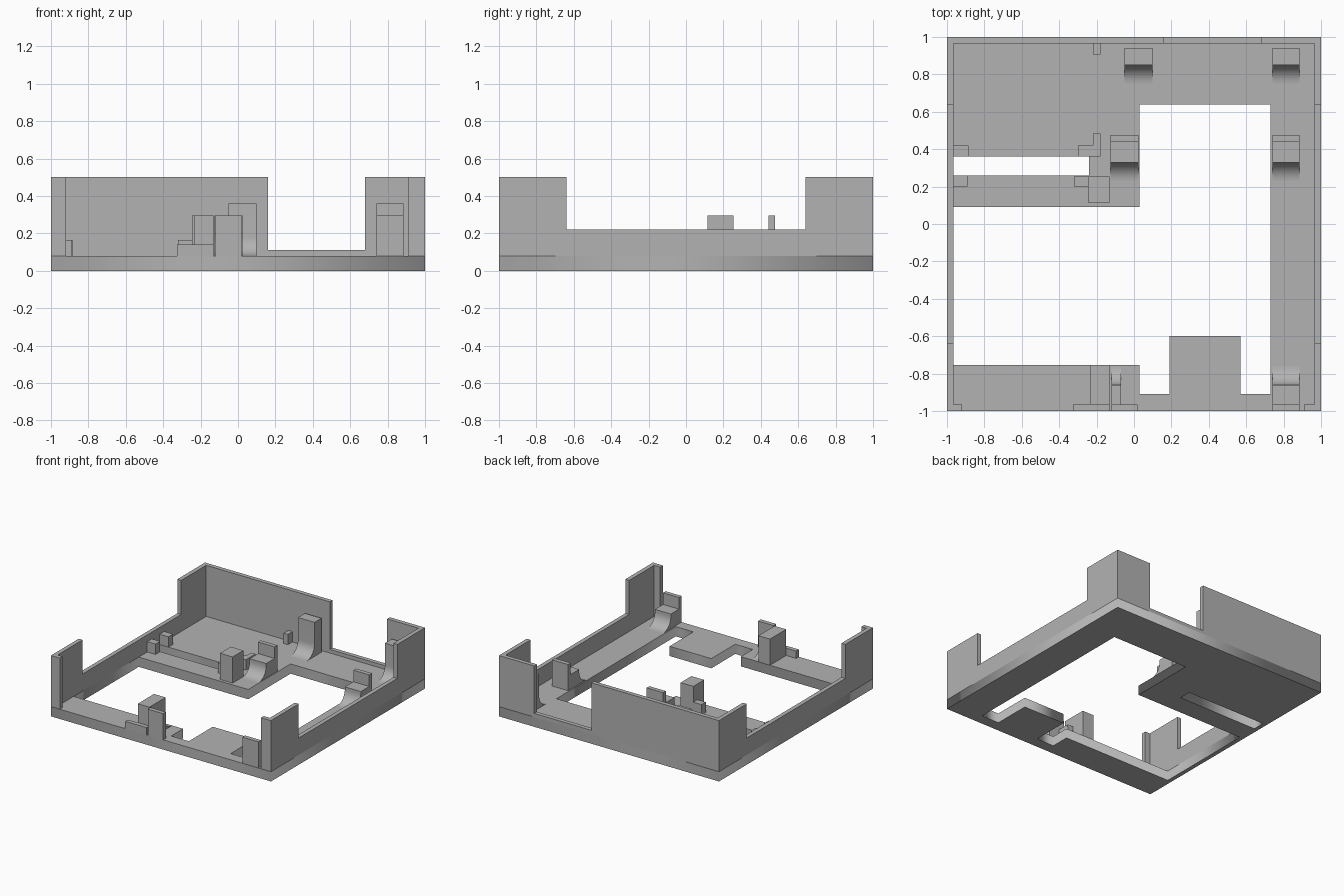
import bpy, bmesh
from math import sin, cos, pi

if "Cube" in bpy.data.objects:
    bpy.data.objects.remove(bpy.data.objects["Cube"])

grey = bpy.data.materials.new("plain grey")
grey.use_nodes = True
COLOUR = (0.45, 0.45, 0.45, 1)
grey.diffuse_color = COLOUR
grey.node_tree.nodes["Principled BSDF"].inputs["Base Color"].default_value = COLOUR

FLOOR = 0.08   # top of the base plate
T = 0.035      # wall thickness


def prism(name, pts, lo, hi, axis="x", smooth=False):
    """Extrude a 2D profile along one axis, from lo to hi."""
    place = {"x": lambda a, b: (lo, a, b),
             "y": lambda a, b: (a, lo, b),
             "z": lambda a, b: (a, b, lo)}[axis]
    bm = bmesh.new()
    face = bm.faces.new([bm.verts.new(place(*p)) for p in pts])
    new = bmesh.ops.extrude_face_region(bm, geom=[face])["geom"]
    shift = [hi - lo if axis == c else 0 for c in "xyz"]
    bmesh.ops.translate(bm, vec=shift, verts=[v for v in new if isinstance(v, bmesh.types.BMVert)])
    bmesh.ops.recalc_face_normals(bm, faces=bm.faces)
    mesh = bpy.data.meshes.new(name)
    bm.to_mesh(mesh)
    bm.free()
    ob = bpy.data.objects.new(name, mesh)
    bpy.context.collection.objects.link(ob)
    mesh.materials.append(grey)
    if smooth:
        bpy.ops.object.select_all(action="DESELECT")
        ob.select_set(True)
        bpy.context.view_layer.objects.active = ob
        bpy.ops.object.shade_smooth_by_angle(angle=0.6)
    return ob


def box(name, x0, x1, y0, y1, top):
    return prism(name, [(x0, y0), (x1, y0), (x1, y1), (x0, y1)], FLOOR, top, "z")


def cradle(name, x0, x1, back, face, side, top, step=None, lip=0.035):
    """Support with a concave foot; side is the y direction it faces."""
    r = 0.1
    pts = [(back, FLOOR), (back, top)]
    if step:
        pts += [(back + side * lip, top), (back + side * lip, step), (face, step)]
    else:
        pts += [(face, top)]
    for i in range(13):
        a = i / 12 * pi / 2
        pts.append((face + side * r * (1 - cos(a)), FLOOR + r * (1 - sin(a))))
    return prism(name, pts, x0, x1, "x", smooth=True)


# Base plate: square outline with a stepped opening and a slot
outlines = [
    [(-1, -1), (1, -1), (1, 1), (-1, 1)],
    [(-.965, -.755), (.03, -.755), (.03, -.91), (.19, -.91), (.19, -.6), (.57, -.6),
     (.57, -.91), (.73, -.91), (.73, .64), (.03, .64), (.03, .09), (-.965, .09)],
    [(-.965, .26), (-.24, .26), (-.24, .36), (-.965, .36)],
]
curve = bpy.data.curves.new("base_plate", "CURVE")
curve.dimensions = "2D"
curve.fill_mode = "BOTH"
curve.extrude = FLOOR / 2
for pts in outlines:
    spline = curve.splines.new("POLY")
    spline.points.add(len(pts) - 1)
    for p, (x, y) in zip(spline.points, pts):
        p.co = (x, y, 0, 1)
    spline.use_cyclic_u = True
curve.materials.append(grey)
plate = bpy.data.objects.new("base_plate", curve)
plate.location.z = FLOOR / 2
bpy.context.collection.objects.link(plate)
bpy.ops.object.select_all(action="DESELECT")
plate.select_set(True)
bpy.context.view_layer.objects.active = plate
bpy.ops.object.convert(target="MESH")

# Side walls, low in the middle and tall at the corners
side_profile = [(-1, FLOOR), (1, FLOOR), (1, .5), (.64, .5), (.64, .22),
                (-.64, .22), (-.64, .5), (-1, .5)]
prism("right_wall", side_profile, -1, -1 + T)
prism("left_wall", side_profile, 1 - T, 1)

# Back wall with a wide notch
prism("back_wall", [(-1 + T, FLOOR), (1 - T, FLOOR), (1 - T, .5), (.68, .5),
                    (.68, .11), (.16, .11), (.16, .5), (-1 + T, .5)], 1 - T, 1, "y")

# Front corner returns
box("front_right_return", -1 + T, -.92, -1, -1 + T, .5)
box("front_left_return", .91, 1 - T, -1, -1 + T, .5)

# Curved cradles
cradle("back_cradle_inner", -.05, .1, .94, .85, -1, .36)
cradle("back_cradle_outer", .74, .885, .94, .85, -1, .36)
cradle("middle_cradle_inner", -.125, .025, .475, .33, -1, .295, .2)
cradle("middle_cradle_outer", .74, .885, .475, .33, -1, .295, .2)
cradle("front_cradle_outer", .74, .885, -1, -.86, 1, .295, .2)
cradle("front_cradle_inner", -.12, -.07, -1, -.86, 1, .295, .2)
box("front_cradle_plate", -.07, .02, -1, -1 + T, .295)

# Blocks and low stops
box("front_block", -.235, -.13, -.965, -.755, .295)
box("front_low_plate", -.325, -.13, -1, -.965, .14)
box("middle_block", -.245, -.13, .115, .255, .295)
box("middle_block_stop", -.32, -.245, .2, .255, .165)
box("slot_stop_front", -.965, -.89, .2, .26, .165)
box("slot_stop_back", -.965, -.885, .36, .42, .165)
box("back_post", -.22, -.18, .905, .965, .165)
prism("corner_stop", [(-.3, .36), (-.18, .36), (-.18, .485), (-.22, .485),
                      (-.22, .42), (-.3, .42)], FLOOR, .165, "z")
